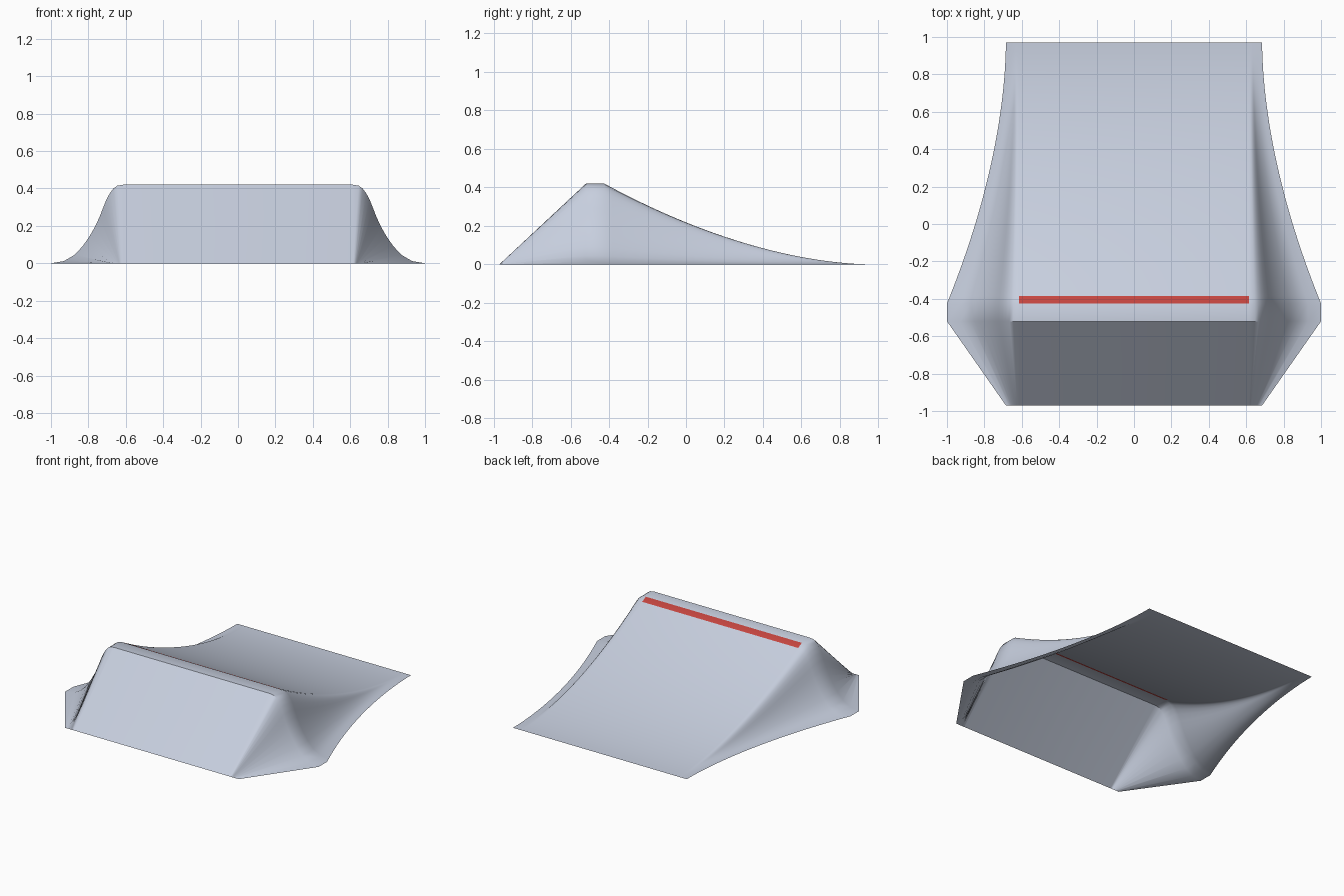
import bpy
import bmesh
import math

cube = bpy.data.objects.get("Cube")
if cube:
    bpy.data.objects.remove(cube, do_unlink=True)


def make_material(name, rgb):
    mat = bpy.data.materials.new(name)
    mat.use_nodes = True
    color = (*rgb, 1.0)
    mat.diffuse_color = color
    mat.node_tree.nodes["Principled BSDF"].inputs["Base Color"].default_value = color
    return mat


# Main dimensions
HEIGHT = 0.42
HALF_LENGTH = 0.97
DECK_FRONT, DECK_BACK, STRIPE_BACK = -0.52, -0.425, -0.385
FLAT_X = 0.615      # half width of the flat middle
END_X = 0.685       # half width at the front and back edges
SQUEEZE = (END_X - FLAT_X) / (1.0 - FLAT_X)
CURVE_POWER = 1.8
SLOPE_STEPS = 28

# Half cross-section of the flared side, from the flat top to the ground
FLARE = [(FLAT_X, 0.42), (0.645, 0.415), (0.666, 0.40), (0.685, 0.375),
         (0.703, 0.342), (0.722, 0.295), (0.741, 0.246), (0.766, 0.193),
         (0.794, 0.144), (0.83, 0.092), (0.874, 0.045), (0.93, 0.012), (1.0, 0.0)]
SECTION = [(-x, z) for x, z in reversed(FLARE)] + FLARE


def section_row(bm, y, scale):
    """One cross-section: flare and height shrink together by scale."""
    row = []
    for x, z in SECTION:
        flare = (abs(x) - FLAT_X) * (SQUEEZE + (1 - SQUEEZE) * scale)
        row.append(bm.verts.new((math.copysign(FLAT_X + flare, x), y, z * scale)))
    return row


# Stations along the ramp: straight kicker, flat deck, long concave slope
def slope_scale(y):
    return ((HALF_LENGTH - y) / (HALF_LENGTH - DECK_BACK)) ** CURVE_POWER


stations = [(-HALF_LENGTH, 0.0), (DECK_FRONT, 1.0), (DECK_BACK, 1.0)]
for i in range(SLOPE_STEPS + 1):
    y = STRIPE_BACK + (HALF_LENGTH - STRIPE_BACK) * i / SLOPE_STEPS
    stations.append((y, slope_scale(y)))

# Open shell lofted through the stations
bm = bmesh.new()
rows = [section_row(bm, y, s) for y, s in stations]
middle = len(FLARE) - 1
for r, (near, far) in enumerate(zip(rows, rows[1:])):
    for c in range(len(SECTION) - 1):
        face = bm.faces.new((near[c], near[c + 1], far[c + 1], far[c]))
        # Red stripe on the flat middle just behind the deck
        face.material_index = 1 if (r == 2 and c == middle) else 0

mesh = bpy.data.meshes.new("ramp_shell")
bm.to_mesh(mesh)
bm.free()
mesh.materials.append(make_material("pale_blue_grey", (0.57, 0.62, 0.73)))
mesh.materials.append(make_material("stripe_red", (0.56, 0.06, 0.05)))

ramp = bpy.data.objects.new("ramp_shell", mesh)
bpy.context.collection.objects.link(ramp)
bpy.ops.object.select_all(action="DESELECT")
ramp.select_set(True)
bpy.context.view_layer.objects.active = ramp
bpy.ops.object.shade_smooth_by_angle(angle=math.radians(35))
